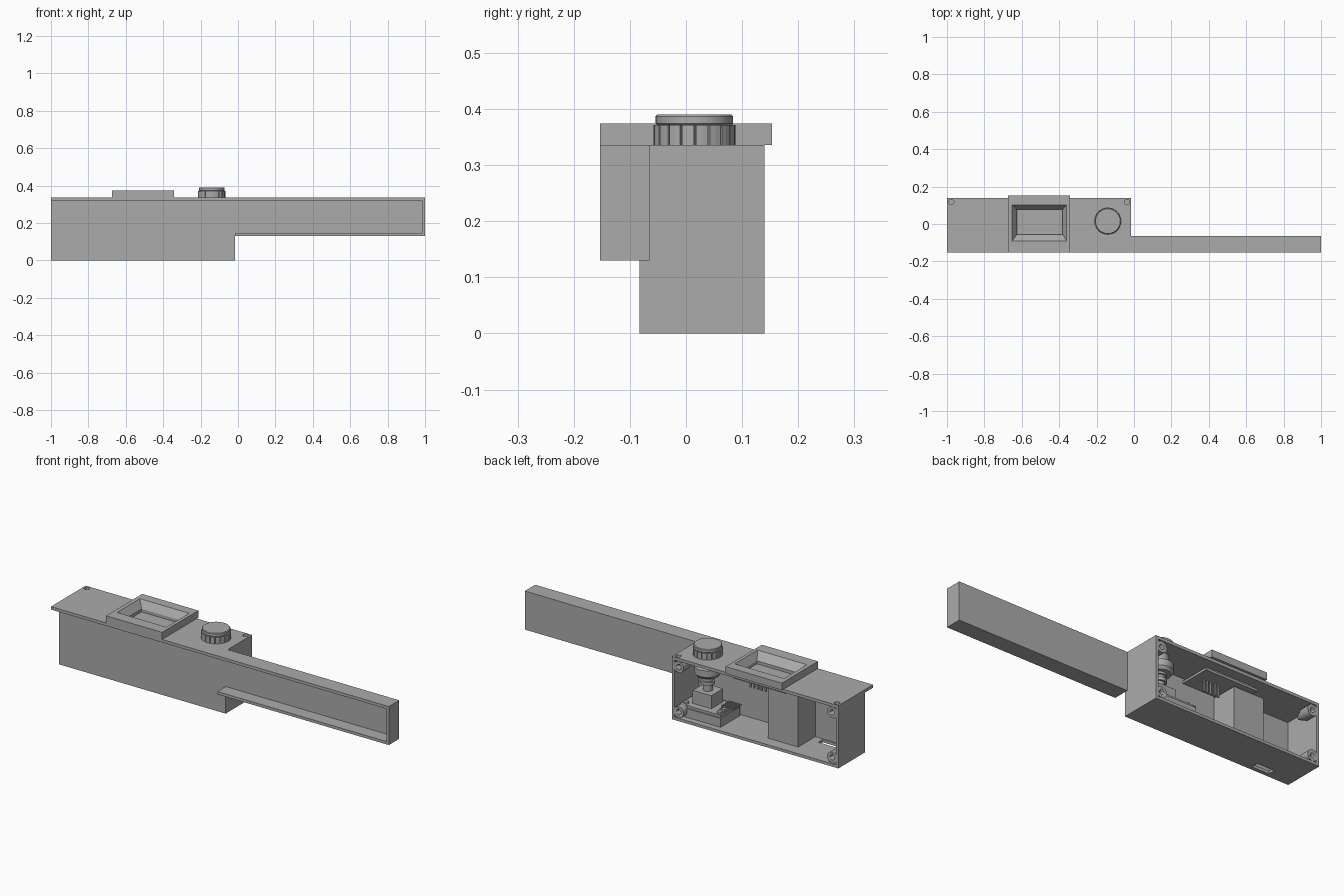
import bpy, bmesh, math

if "Cube" in bpy.data.objects:
    bpy.data.objects.remove(bpy.data.objects["Cube"])

grey = bpy.data.materials.new("light_grey")
grey.diffuse_color = (0.41, 0.41, 0.41, 1)
grey.use_nodes = True
grey.node_tree.nodes["Principled BSDF"].inputs["Base Color"].default_value = grey.diffuse_color


def make(name, verts, faces, smooth=False):
    me = bpy.data.meshes.new(name)
    me.from_pydata(verts, [], faces)
    bm = bmesh.new()
    bm.from_mesh(me)
    bmesh.ops.recalc_face_normals(bm, faces=bm.faces)
    bm.to_mesh(me)
    bm.free()
    me.materials.append(grey)
    ob = bpy.data.objects.new(name, me)
    bpy.context.collection.objects.link(ob)
    if smooth:
        bpy.ops.object.select_all(action='DESELECT')
        ob.select_set(True)
        bpy.context.view_layer.objects.active = ob
        bpy.ops.object.shade_smooth_by_angle(angle=math.radians(35))
    return ob


def loft(name, rings, closed=False, smooth=False):
    """Skin equal-length rings; cap the ends, or join last ring to the first."""
    n, m = len(rings[0]), len(rings)
    faces = []
    for r in range(m if closed else m - 1):
        a, b = r * n, ((r + 1) % m) * n
        faces += [(a + i, a + (i + 1) % n, b + (i + 1) % n, b + i) for i in range(n)]
    if not closed:
        faces += [tuple(range(n)), tuple(range((m - 1) * n, m * n))]
    return make(name, [v for r in rings for v in r], faces, smooth)


def rect(x0, x1, y0, y1, z):
    return [(x0, y0, z), (x1, y0, z), (x1, y1, z), (x0, y1, z)]


def box(name, x0, x1, y0, y1, z0, z1):
    return loft(name, [rect(x0, x1, y0, y1, z0), rect(x0, x1, y0, y1, z1)])


def turned(name, x, y, profile, n=40):
    """Upright round part from (radius, z) pairs."""
    return loft(name, [[(x + r * math.cos(2 * math.pi * i / n),
                         y + r * math.sin(2 * math.pi * i / n), z) for i in range(n)]
                       for r, z in profile], smooth=True)


def turned_y(name, x, z, profile, n=24):
    """Round part along y from (radius, y) pairs."""
    return loft(name, [[(x + r * math.cos(2 * math.pi * i / n), y,
                         z + r * math.sin(2 * math.pi * i / n)) for i in range(n)]
                       for r, y in profile], smooth=True)


def cut(ob, cutter):
    cutter.hide_render = True
    cutter.hide_viewport = True
    cutter.display_type = 'WIRE'
    mod = ob.modifiers.new("cut", 'BOOLEAN')
    mod.operation = 'DIFFERENCE'
    mod.solver = 'EXACT'
    mod.object = cutter


T = 0.015                      # wall thickness
F, B = -0.083, 0.14            # case front and back
L, R = -1.0, -0.015            # case left and right
LID0, LID1 = 0.32, 0.336
LIP = -0.153                   # front edge of lid and arm
ARM = -0.065                   # back of arm

# Case, open at the back
floor = box("case_floor", L, R, F, B, 0, T)
box("case_front_wall", L + T, R - T, F, F + T, T, LID0)
box("case_left_wall", L, L + T, F, B, T, LID0)
box("case_right_wall", R - T, R, F, B, T, LID0)
cut(floor, box("port_cutter", -0.865, -0.765, -0.062, -0.024, -0.05, 0.05))

# L-shaped lid over case and arm
outline = [(L, LIP), (1, LIP), (1, ARM), (R, ARM), (R, B), (L, B)]
lid = loft("lid", [[(x, y, z) for x, y in outline] for z in (LID0, LID1)])

# Arm, a channel open at the front
box("arm_back_wall", R, 1 - T, F, ARM, 0.13 + T, LID0)
box("arm_ledge", R, 1 - T, LIP, ARM, 0.13, 0.13 + T)
box("arm_end_wall", 1 - T, 1, LIP, ARM, 0.13, LID0)

# Screen frame with sloped window
WIN = (-0.625, -0.382, -0.055, 0.077)
cut(lid, box("window_cutter", *WIN, 0.28, 0.36))
OUT, IN = (-0.674, -0.342, LIP, 0.153), (-0.652, -0.36, -0.091, 0.102)
loft("screen_frame", [rect(*OUT, LID1), rect(*OUT, 0.374),
                      rect(*IN, 0.374), rect(*WIN, LID1)], closed=True)

# Display module under the lid
box("display_panel", -0.64, -0.365, -0.064, 0.086, 0.305, LID0)
box("display_board", -0.66, -0.35, -0.067, 0.10, 0.293, 0.305)
for i in range(5):
    x = -0.40 - i * 0.022
    box("display_pin", x - 0.004, x + 0.004, 0.02, 0.028, 0.23, 0.293)

# Screw holes in the lid and corner posts at the open back
for x in (-0.977, -0.038):
    cut(lid, turned("lid_hole_cutter", x, 0.118, [(0.014, 0.322), (0.014, 0.36)], 24))
for x in (-0.962, -0.053):
    for z in (0.047, 0.288):
        post = turned_y("screw_post", x, z, [(0.01, 0.04), (0.03, 0.08), (0.03, 0.138)])
        cut(post, turned_y("post_hole_cutter", x, z, [(0.013, 0.09), (0.013, 0.17)]))

# Battery block
box("battery_block", -0.718, -0.54, F + T, 0.077, T, 0.285)

# Dial: ridged grip, cap, skirt inside the case
KX, KY = -0.14, 0.015
N = 18
grip = []
for i in range(N):
    for off, r in ((0.0, 0.066), (0.09, 0.066), (0.11, 0.073), (0.55, 0.073), (0.98, 0.073)):
        a = 2 * math.pi * (i + off) / N
        grip.append((KX + r * math.cos(a), KY + r * math.sin(a)))
loft("dial_grip", [[(x, y, z) for x, y in grip] for z in (LID1, 0.371)])
turned("dial_cap", KX, KY, [(0.066, 0.371), (0.069, 0.374), (0.069, 0.387), (0.066, 0.39)], 48)
turned("dial_skirt", KX, KY, [(0.055, 0.225), (0.067, 0.24), (0.067, 0.275),
                              (0.045, 0.28), (0.045, LID0)])
turned("dial_thread", KX, KY, [(0.035, 0.18), (0.035, 0.197), (0.028, 0.199), (0.028, 0.212),
                               (0.035, 0.214), (0.035, 0.225)], 24)
turned("dial_shaft", KX, KY, [(0.024, 0.145), (0.024, 0.18)], 24)

# Rotary switch on its board and mounting block
box("switch_mount", -0.28, R - T, -0.055, 0.108, T, 0.062)
box("switch_board", -0.275, -0.035, -0.05, 0.10, 0.062, 0.075)
box("switch_body", KX - 0.055, KX + 0.055, KY - 0.05, KY + 0.05, 0.075, 0.145)
for x in (-0.255, -0.058):
    for y in (-0.03, 0.08):
        turned("board_screw", x, y, [(0.013, 0.075), (0.013, 0.085)], 16)
box("pin_strip", -0.27, -0.245, -0.015, 0.065, 0.075, 0.09)
for i in range(5):
    y = -0.005 + i * 0.015
    box("board_pin", -0.255, -0.249, y - 0.003, y + 0.003, 0.09, 0.107)
    box("board_pin_end", -0.325, -0.249, y - 0.003, y + 0.003, 0.101, 0.107)
